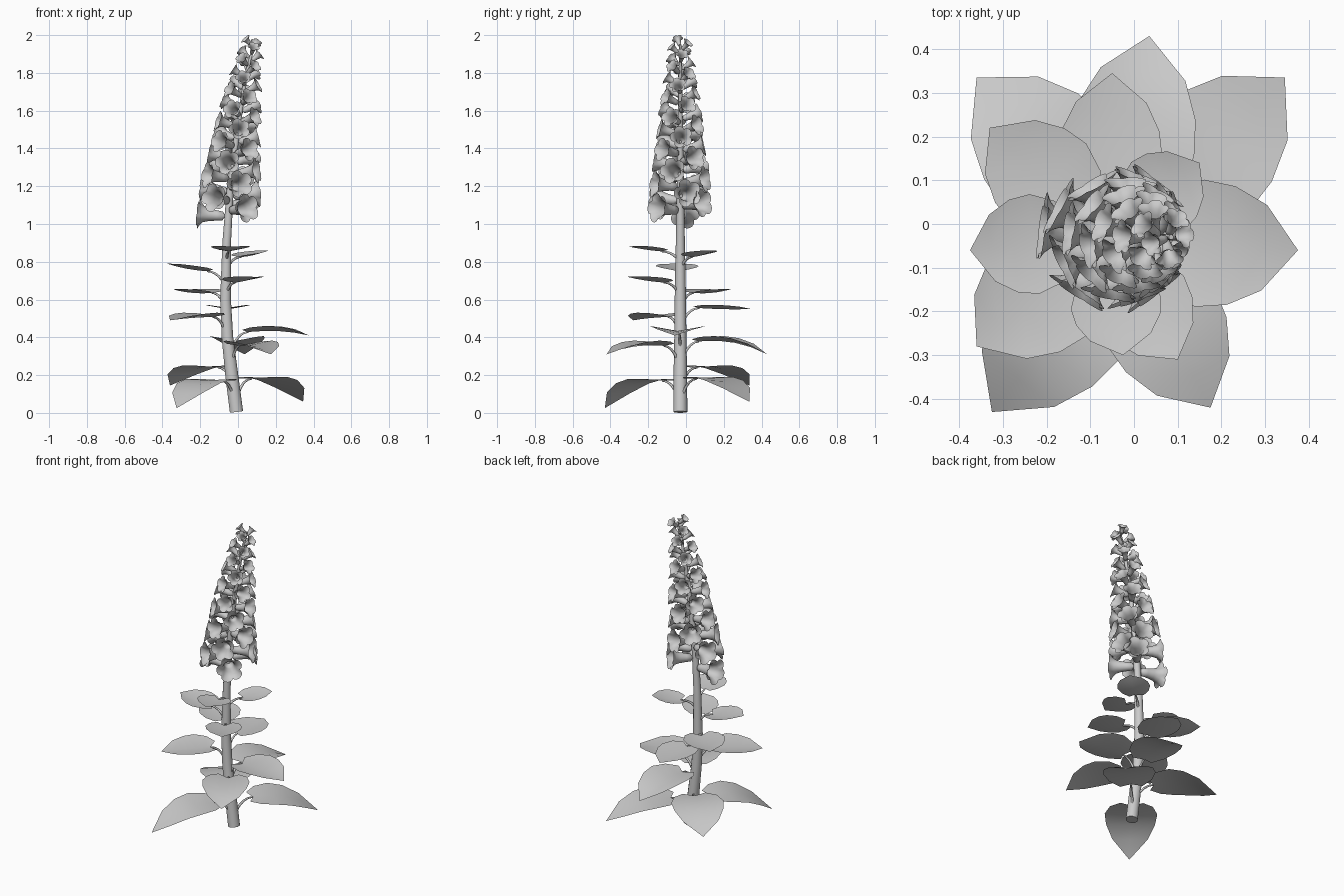
import bpy, bmesh, math
from mathutils import Vector

if "Cube" in bpy.data.objects:
    bpy.data.objects.remove(bpy.data.objects["Cube"])

# stem centreline: z, x, radius
STEM = [(0.005, -0.008, .037), (.2, -.033, .036), (.4, -.056, .032), (.6, -.066, .03),
        (.9, -.06, .024), (1.2, -.04, .019), (1.5, -.003, .014), (1.8, .045, .009), (1.95, .085, .006)]
Y0 = -0.03


def stem_at(z):
    for a, b in zip(STEM, STEM[1:]):
        if z <= b[0] or b is STEM[-1]:
            f = min(1, (z - a[0]) / (b[0] - a[0]))
            return Vector((a[1] + (b[1] - a[1]) * f, Y0, z))


def tube(name, pts, radii, sides=2):
    cu = bpy.data.curves.new(name, 'CURVE')
    cu.dimensions = '3D'
    cu.bevel_depth = 1
    cu.bevel_resolution = sides
    cu.use_fill_caps = True
    sp = cu.splines.new('POLY')
    sp.points.add(len(pts) - 1)
    for p, co, r in zip(sp.points, pts, radii):
        p.co = (*co, 1)
        p.radius = r
    ob = bpy.data.objects.new(name, cu)
    bpy.context.collection.objects.link(ob)
    return ob


def bez(a, b, c, t):
    return a * (1 - t) ** 2 + b * 2 * t * (1 - t) + c * t * t


def mesh_object(name, bm):
    me = bpy.data.meshes.new(name)
    bm.to_mesh(me)
    bm.free()
    ob = bpy.data.objects.new(name, me)
    bpy.context.collection.objects.link(ob)
    return ob


# main stem
tube("stem", [(x, Y0, z) for z, x, r in STEM], [s[2] for s in STEM], 3)

# leaf outline: position along the blade, half width, backward shift of the lobe
OUTLINE = [(0, .45, .03), (.1, .85, .015), (.28, 1.04, 0), (.5, .97, 0), (.74, .7, 0)]


def leaf(tip, z_stem, z_blade, arch, width):
    tip = Vector(tip)
    root = stem_at(z_stem)
    out = Vector((tip.x - root.x, tip.y - root.y, 0))
    reach = out.length
    out.normalize()
    side = Vector((-out.y, out.x, 0))
    up = Vector((0, 0, 1))
    flat = Vector((root.x, root.y, 0))
    fold = .04 if z_stem < .2 else .18
    base = flat + out * (.12 if z_stem < .2 else .1) + up * z_blade
    mid = flat + out * (.1 + (reach - .1) * .55) + up * (z_blade + arch)
    # stalk
    knee = flat + out * .04 + up * z_blade
    ts = [i / 5 for i in range(6)]
    tube("leaf_stalk", [bez(root, knee, base, t) for t in ts], [.009 - .004 * t for t in ts], 1)
    # blade, folded up along the midrib
    bm = bmesh.new()
    rows = []
    for t, w, back in OUTLINE:
        c = bez(base, mid, tip, t)
        e = -out * back + up * (fold * w * width)
        rows.append([bm.verts.new(c + side * s * w * width + (e if s else Vector())) for s in (-1, 0, 1)])
    end = bm.verts.new(tip)
    for a, b in zip(rows, rows[1:]):
        for k in (0, 1):
            bm.faces.new((a[k], b[k], b[k + 1], a[k + 1]))
    for k in (0, 1):
        bm.faces.new((rows[-1][k], end, rows[-1][k + 1]))
    bmesh.ops.recalc_face_normals(bm, faces=bm.faces)
    for f in bm.faces:
        f.smooth = True
    mesh_object("leaf_blade", bm)


# tip, stem height, blade base height, arch, half width
for args in [((.345, .335, .06), .05, .18, .035, .15), ((-.36, .335, .145), .12, .24, .03, .15),
             ((-.325, -.43, .025), .04, .17, .035, .15), ((.175, -.42, .31), .24, .355, .015, .135),
             ((.375, -.06, .41), .31, .428, .018, .14), ((.035, .43, .31), .26, .378, .02, .14),
             ((-.36, -.28, .49), .4, .508, -.003, .135), ((-.05, .345, .55), .46, .555, -.01, .115),
             ((-.33, .22, .65), .55, .635, -.008, .12), ((-.375, -.06, .79), .67, .75, .008, .11),
             ((.1, -.31, .72), .62, .69, .008, .105), ((.15, .14, .86), .76, .825, .005, .095),
             ((-.025, -.3, .88), .8, .855, .008, .1)]:
    leaf(*args)

# bell flower of unit length with a five-lobed mouth: radius, height, lobe depth
BELL = [(.04, 0, 0), (.06, .1, 0), (.15, .16, 0), (.17, .35, 0), (.21, .6, 0),
        (.27, .8, 0), (.34, .91, .05), (.38, .97, .13)]
N = 30
bm = bmesh.new()
rings = []
for r, z, lobe in BELL:
    ring = []
    for i in range(N):
        a = 2 * math.pi * i / N
        rr = r + lobe * abs(math.sin(2.5 * a)) ** .7
        ring.append(bm.verts.new((rr * math.cos(a), rr * math.sin(a), z)))
    rings.append(ring)
for a, b in zip(rings, rings[1:]):
    for i in range(N):
        j = (i + 1) % N
        f = bm.faces.new((a[i], a[j], b[j], b[i]))
        f.smooth = True
bm.faces.new(rings[0][::-1])
flower = mesh_object("bell_flower", bm)

# flowers spiral up the spike, shrinking and turning upward
COUNT = 43
FIRST = [172, -52, 50, 237]
for i in range(COUNT):
    f = i / (COUNT - 1)
    ob = flower if i == 0 else flower.copy()
    if i:
        bpy.context.collection.objects.link(ob)
    size = .16 - .1 * f
    az = math.radians(FIRST[i] if i < 4 else 185 + 137.5 * i)
    tilt = math.radians(6 + 40 * f ** 1.7)
    d = Vector((math.cos(az) * math.cos(tilt), math.sin(az) * math.cos(tilt), math.sin(tilt)))
    z = 1.055 + .923 * f ** .91 - size * math.sin(tilt)
    ob.location = stem_at(z) + d * .006
    ob.rotation_mode = 'QUATERNION'
    ob.rotation_quaternion = d.to_track_quat('Z', 'Y')
    ob.scale = (size,) * 3
